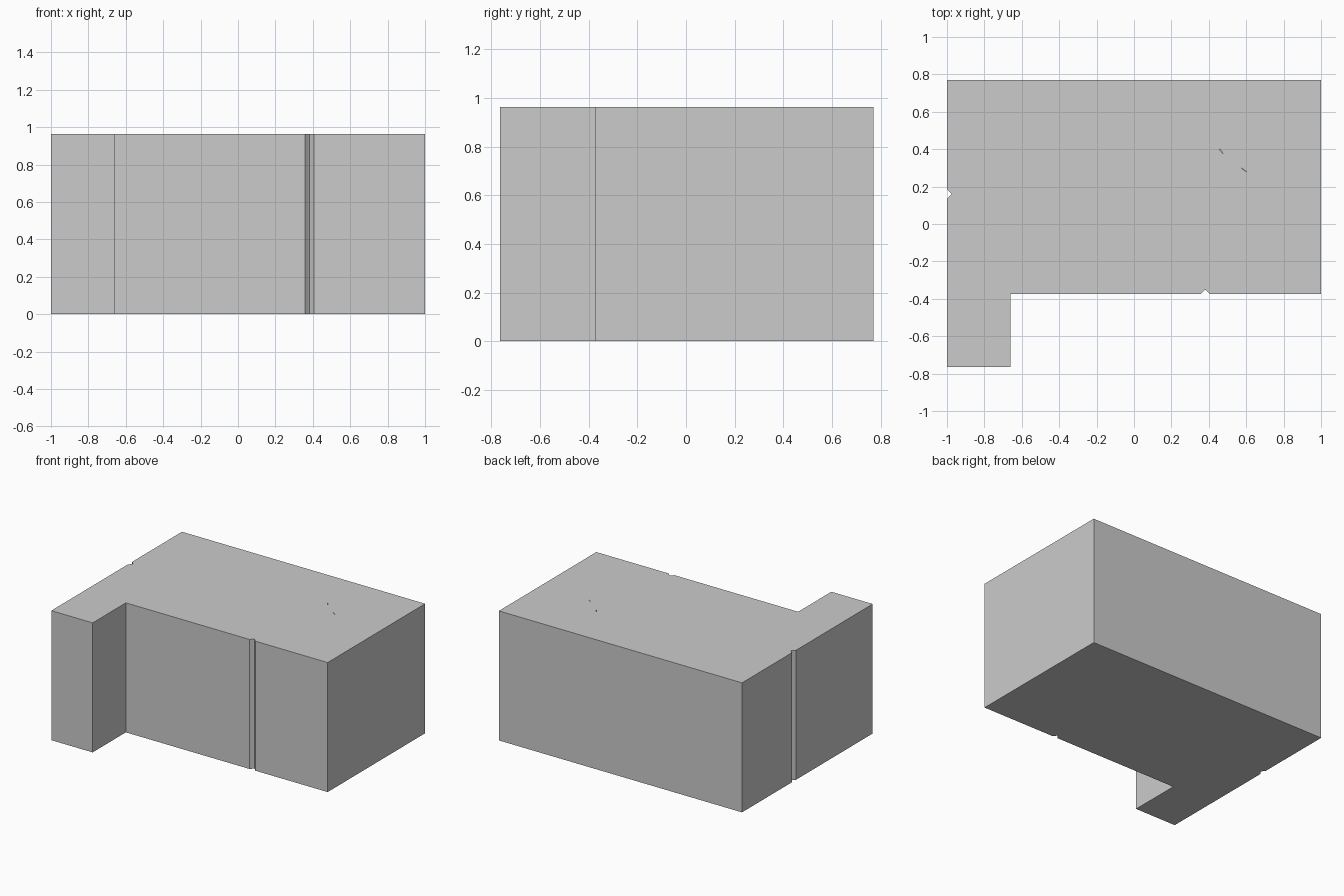
import bpy, bmesh, math
from mathutils import Matrix

if "Cube" in bpy.data.objects:
    bpy.data.objects.remove(bpy.data.objects["Cube"])

HEIGHT = 0.963


def prism(name, outline, z0, z1):
    bm = bmesh.new()
    face = bm.faces.new([bm.verts.new((x, y, z0)) for x, y in outline])
    ext = bmesh.ops.extrude_face_region(bm, geom=[face])
    verts = [g for g in ext["geom"] if isinstance(g, bmesh.types.BMVert)]
    bmesh.ops.translate(bm, verts=verts, vec=(0, 0, z1 - z0))
    bmesh.ops.recalc_face_normals(bm, faces=bm.faces)
    mesh = bpy.data.meshes.new(name)
    bm.to_mesh(mesh)
    bm.free()
    obj = bpy.data.objects.new(name, mesh)
    bpy.context.collection.objects.link(obj)
    return obj


# L-shaped block with a V groove in the front wall and one in the left wall
block = prism("building_block", [
    (-1, -0.765), (-0.66, -0.765), (-0.66, -0.375),
    (0.357, -0.375), (0.375, -0.357), (0.382, -0.351), (0.405, -0.375),
    (1, -0.375), (1, 0.77), (-1, 0.77),
    (-1, 0.185), (-0.975, 0.16), (-1, 0.135)], 0, HEIGHT)

# Two hairline nicks in the roof
for i, (x, y, angle) in enumerate([(0.467, 0.388, -50), (0.588, 0.289, -35)]):
    a = math.radians(angle)
    rot = Matrix.Rotation(a, 2)
    pts = [(-0.016, -0.001), (0.016, -0.001), (0.016, 0.001), (-0.016, 0.001)]
    outline = []
    for px, py in pts:
        outline.append((x + px * math.cos(a) - py * math.sin(a),
                        y + px * math.sin(a) + py * math.cos(a)))
    cutter = prism(f"roof_nick_cutter_{i + 1}", outline, HEIGHT - 0.01, HEIGHT + 0.05)
    cutter.hide_render = True
    cutter.hide_set(True)
    mod = block.modifiers.new(f"roof_nick_{i + 1}", "BOOLEAN")
    mod.object = cutter
    mod.operation = "DIFFERENCE"
    mod.solver = "EXACT"
